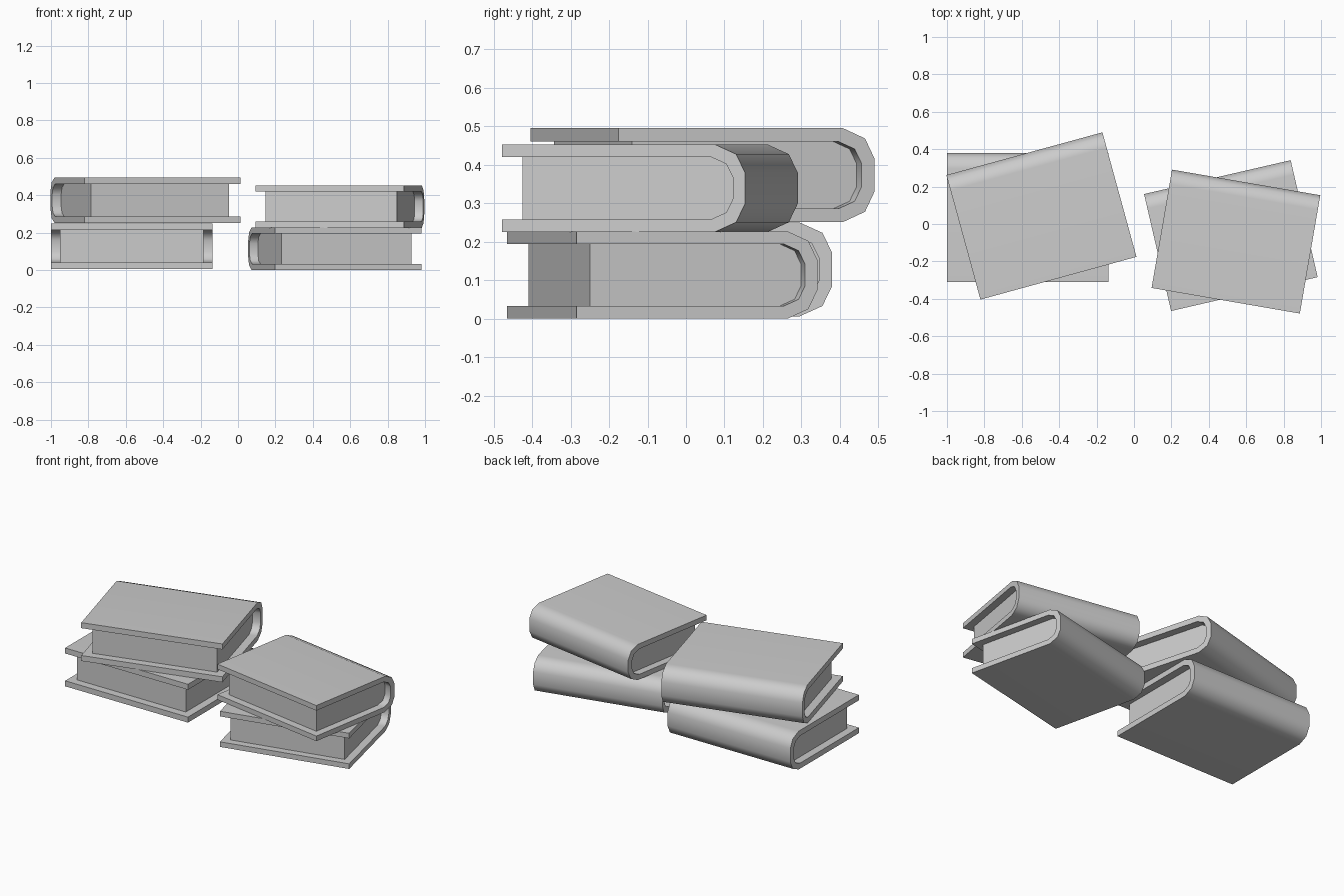
import bpy, bmesh, math

old = bpy.data.objects.get("Cube")
if old:
    bpy.data.objects.remove(old, do_unlink=True)

grey = bpy.data.materials.new("plain_grey")
grey.use_nodes = True
colour = (0.6, 0.6, 0.6, 1)
grey.diffuse_color = colour
grey.node_tree.nodes["Principled BSDF"].inputs["Base Color"].default_value = colour

LENGTH, DEPTH, HEIGHT = 0.865, 0.69, 0.244
INSET = 0.05   # pages set back from the cover edges
BOARD = 0.035  # cover thickness


def half_curve(back, half_height, bend):
    """Upper half of a rounded spine: (y, z) from the flat top to the back."""
    return [(back - bend, half_height),
            (back - bend * 0.3, half_height * 0.78),
            (back, half_height * 0.35)]


def mirrored(points):
    return points + [(y, -z) for y, z in reversed(points)]


def extrude_profile(name, profile, length, place):
    """Extrude a (y, z) outline along x, centred on its own origin."""
    bm = bmesh.new()
    face = bm.faces.new([bm.verts.new((-length / 2, y, z)) for y, z in profile])
    new = bmesh.ops.extrude_face_region(bm, geom=[face])["geom"]
    bmesh.ops.translate(bm, vec=(length, 0, 0),
                        verts=[v for v in new if isinstance(v, bmesh.types.BMVert)])
    bmesh.ops.recalc_face_normals(bm, faces=bm.faces)
    mesh = bpy.data.meshes.new(name)
    bm.to_mesh(mesh)
    bm.free()
    mesh.materials.append(grey)
    obj = bpy.data.objects.new(name, mesh)
    bpy.context.collection.objects.link(obj)
    x, y, z, turn, size = place
    obj.location = (x, y, z)
    obj.rotation_euler.z = math.radians(turn)
    obj.scale = (size, size, size)
    bpy.ops.object.select_all(action="DESELECT")
    obj.select_set(True)
    bpy.context.view_layer.objects.active = obj
    bpy.ops.object.shade_smooth_by_angle(angle=math.radians(50))
    weighted = obj.modifiers.new("even_shading", "WEIGHTED_NORMAL")
    weighted.keep_sharp = True


def book(name, *place):
    front, back, half = -DEPTH / 2, DEPTH / 2, HEIGHT / 2
    outer = mirrored([(front, half)] + half_curve(back, half, 0.085))
    bend = half_curve(back - BOARD, half - BOARD, 0.062)
    inner = mirrored([(front, half - BOARD)] + bend)
    # Wrap-around cover with a rounded spine
    extrude_profile(name + "_cover", outer + inner[::-1], LENGTH, place)
    # Page block filling the cover
    pages = mirrored([(front + INSET, half - BOARD)] + bend)
    extrude_profile(name + "_pages", pages, LENGTH - 2 * INSET, place)


# Two stacks: x, y, middle height, turn, size
book("left_stack_upper_book", 0.545, -0.094, 0.339, -9.8, 0.93)
book("left_stack_lower_book", 0.518, -0.062, 0.1135, 13, 0.93)
book("right_stack_upper_book", -0.495, 0.043, 0.373, 15.3, 1)
book("right_stack_lower_book", -0.568, 0.035, 0.128, 0, 1)
